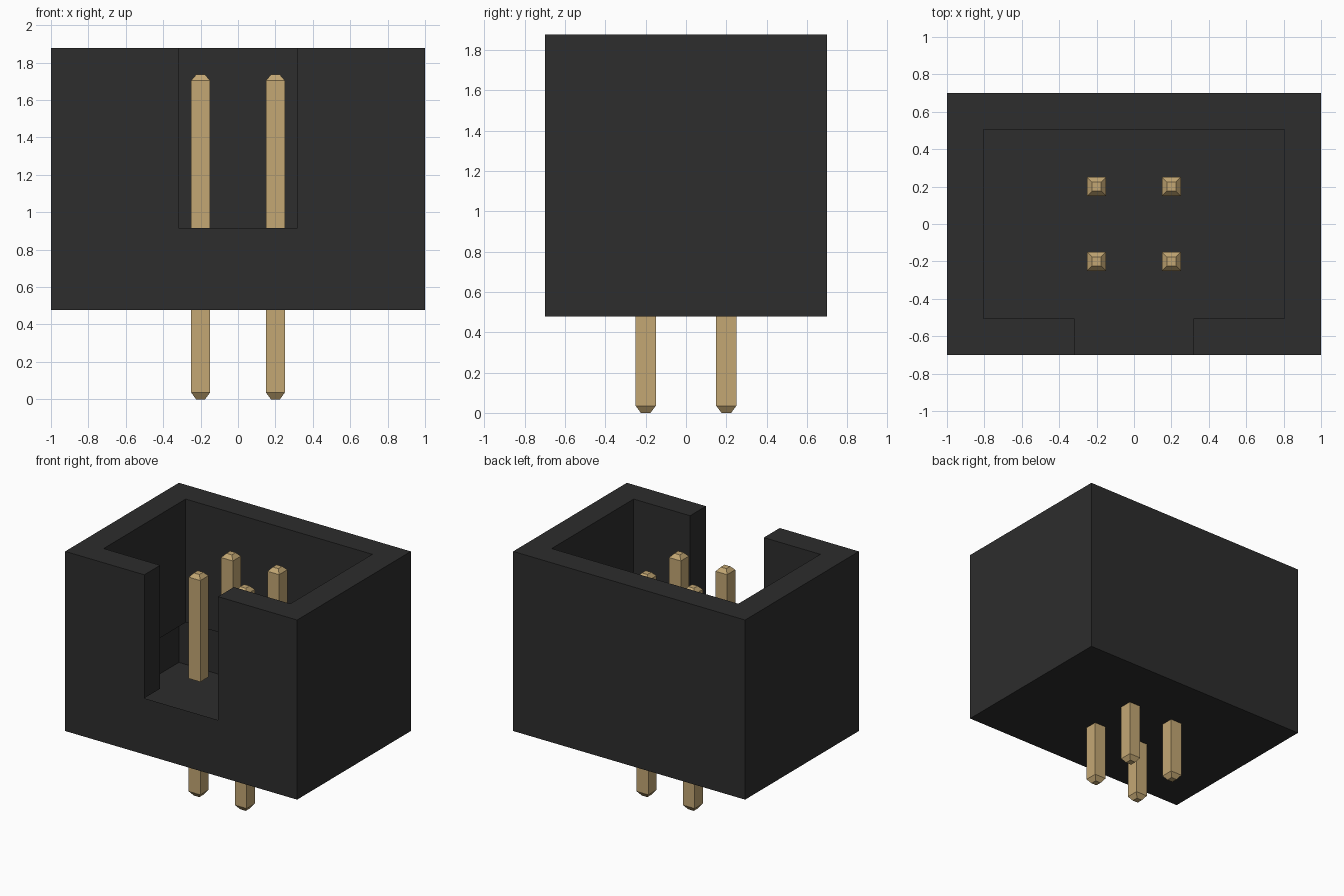
import bpy, bmesh

cube = bpy.data.objects.get("Cube")
if cube:
    bpy.data.objects.remove(cube)

BOTTOM, SLOT, TOP = 0.477, 0.915, 1.877   # shroud levels
X, Y = 1.0, 0.7                           # outer half sizes
CX, CY, SX = 0.805, 0.505, 0.318          # cavity half sizes, slot half width


def material(name, rgb):
    m = bpy.data.materials.new(name)
    m.use_nodes = True
    m.diffuse_color = (*rgb, 1)
    m.node_tree.nodes["Principled BSDF"].inputs["Base Color"].default_value = (*rgb, 1)
    return m


def finish(bm, name, mat):
    mesh = bpy.data.meshes.new(name)
    bm.to_mesh(mesh)
    bm.free()
    mesh.materials.append(mat)
    obj = bpy.data.objects.new(name, mesh)
    bpy.context.collection.objects.link(obj)
    return obj


def ring(bm, points, z):
    return [bm.verts.new((x, y, z)) for x, y in points]


def bridge(bm, low, high):
    n = len(low)
    for i in range(n):
        j = (i + 1) % n
        bm.faces.new((low[i], low[j], high[j], high[i]))


def square(r, x=0, y=0):
    return [(x - r, y - r), (x + r, y - r), (x + r, y + r), (x - r, y + r)]


black = material("black plastic", (0.026, 0.026, 0.026))
gold = material("gold metal", (0.55, 0.39, 0.175))

# Shroud: C-shaped wall on a hollow base
half = [(SX, -CY), (SX, -Y), (X, -Y), (X, Y)]
inner = [(-CX, CY), (CX, CY)]
outline = (half + [(-x, y) for x, y in reversed(half)]
           + [(-CX, -CY), *inner, (CX, -CY)])
bm = bmesh.new()
upper = ring(bm, outline, TOP)
bridge(bm, ring(bm, outline, SLOT), upper)
bm.faces.new(upper)
corners = [(-X, -Y), (X, -Y), (X, Y), (-X, Y)]
floor = ring(bm, corners, BOTTOM)
bridge(bm, floor, ring(bm, corners, SLOT))
bm.faces.new(reversed(floor))
finish(bm, "shroud", black)


# Pins: square posts with a chamfered tip at the free end
def pin(name, x, y, root, shoulder, tip):
    bm = bmesh.new()
    rings = [ring(bm, square(r, x, y), z)
             for r, z in ((0.05, root), (0.05, shoulder), (0.024, tip))]
    bridge(bm, rings[0], rings[1])
    bridge(bm, rings[1], rings[2])
    bm.faces.new(rings[2])
    if tip < root:
        bmesh.ops.reverse_faces(bm, faces=[f for f in bm.faces])
    finish(bm, name, gold)


for side, x in (("left", 0.2), ("right", -0.2)):
    for end, y in (("front", -0.2), ("back", 0.2)):
        pin(f"{end}_{side}_contact_pin", x, y, SLOT, 1.705, 1.735)
        pin(f"{end}_{side}_solder_pin", x, y, BOTTOM, 0.035, 0.0)
